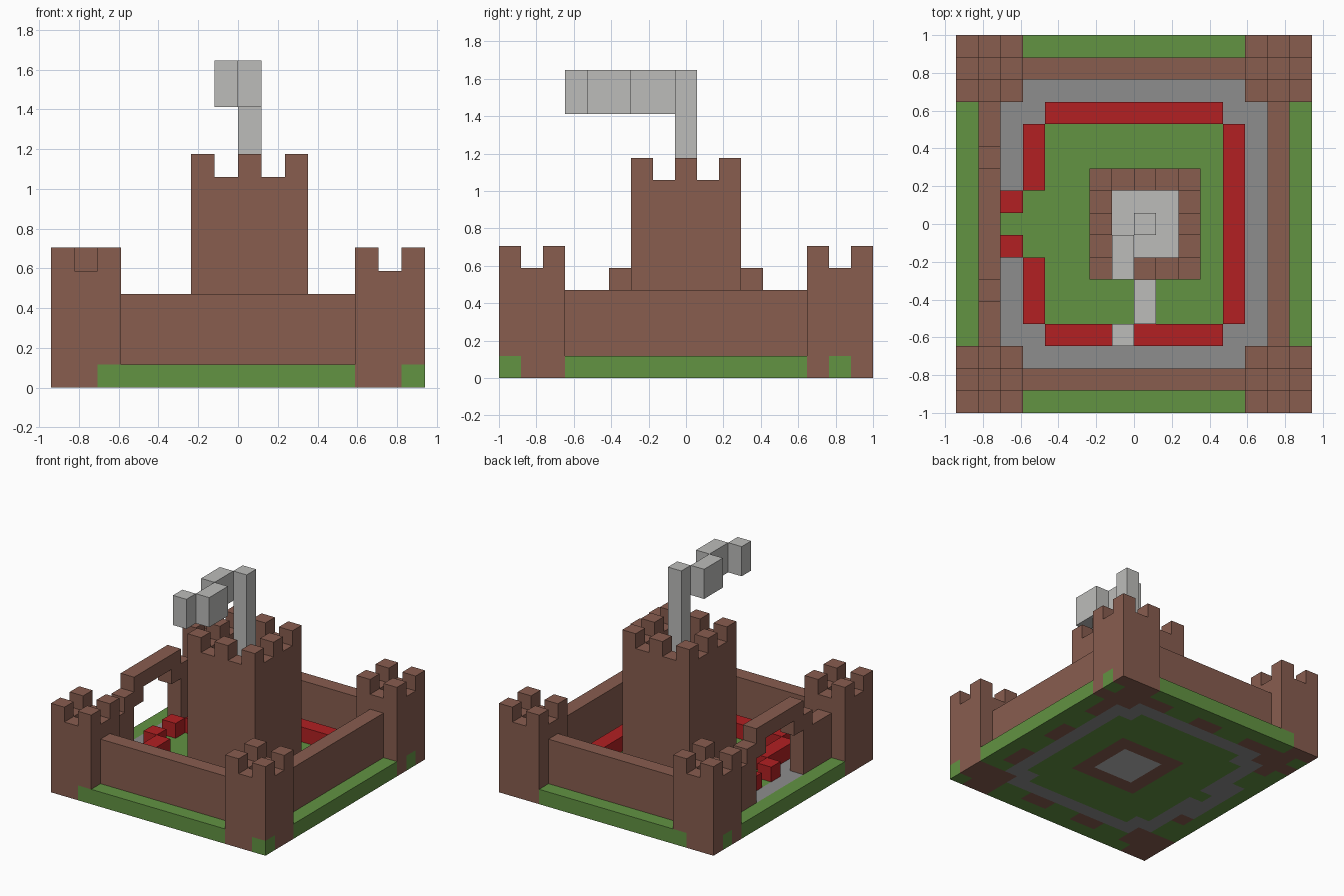
import bpy
import bmesh
from mathutils import Vector

cube = bpy.data.objects.get("Cube")
if cube:
    bpy.data.objects.remove(cube, do_unlink=True)

# Block grid: 16 wide, 17 deep
U = 2 / 17
ORIGIN = Vector((-8 * U, -1, 0))
BROWN, GREEN, PATH, RED, SMOKE = range(5)


def linear(c):
    c /= 255
    return c / 12.92 if c <= 0.04045 else ((c + 0.055) / 1.055) ** 2.4


def material(name, *rgb):
    m = bpy.data.materials.new(name)
    m.use_nodes = True
    colour = (*[linear(c) for c in rgb], 1)
    m.diffuse_color = colour
    bsdf = m.node_tree.nodes["Principled BSDF"]
    bsdf.inputs["Base Color"].default_value = colour
    bsdf.inputs["Roughness"].default_value = 0.9
    return m


MATERIALS = [
    material("brick_brown", 136, 93, 79),
    material("grass_green", 98, 147, 66),
    material("path_grey", 141, 141, 141),
    material("hedge_red", 178, 32, 34),
    material("smoke_grey", 188, 188, 186),
]


def box(x, y, z):
    """Set of cells in three half-open ranges."""
    return {(i, j, k) for i in range(*x) for j in range(*y) for k in range(*z)}


def build(name, cells, colour):
    """Outer skin of a set of block cells; colour is an index or a rule."""
    bm = bmesh.new()
    corners = {}

    def vert(p):
        if p not in corners:
            corners[p] = bm.verts.new(ORIGIN + Vector(p) * U)
        return corners[p]

    for cell in sorted(cells):
        for axis in range(3):
            for side in (0, 1):
                beyond = list(cell)
                beyond[axis] += 2 * side - 1
                if tuple(beyond) in cells:
                    continue
                loop = []
                for a, b in ((0, 0), (1, 0), (1, 1), (0, 1)):
                    p = list(cell)
                    p[axis] += side
                    p[(axis + 1) % 3] += a
                    p[(axis + 2) % 3] += b
                    loop.append(vert(tuple(p)))
                face = bm.faces.new(loop if side else loop[::-1])
                face.material_index = colour(*cell) if callable(colour) else colour
    mesh = bpy.data.meshes.new(name)
    bm.to_mesh(mesh)
    bm.free()
    for m in MATERIALS:
        mesh.materials.append(m)
    obj = bpy.data.objects.new(name, mesh)
    bpy.context.collection.objects.link(obj)
    return obj


def ground_colour(i, j, k):
    """Ground layer: towers, walls, path ring, keep and grass."""
    if (i < 3 or i > 12) and (j < 3 or j > 13):
        turf = {(2, 0), (15, 0), (15, 15), (0, 15), (2, 16)}
        return GREEN if (i, j) in turf else BROWN
    if 6 <= i < 11 and 6 <= j < 11:
        return SMOKE if 7 <= i < 10 and 7 <= j < 10 else BROWN
    if i == 1 and 6 <= j < 11:
        return PATH
    if i in (1, 14) or j in (1, 15):
        rim = i in (0, 15) or j in (0, 16)
        return GREEN if rim or (i + j) % 4 < 2 else BROWN
    if 2 <= i <= 13 and 2 <= j <= 14:
        if (i, j) == (2, 8):
            return GREEN
        if i in (2, 13) or j in (2, 14) or (i in (3, 12) and j in (3, 13)):
            return PATH
    return GREEN


build("ground", box((0, 16), (0, 17), (0, 1)), ground_colour)

# Corner towers with a sunken roof and corner merlons
for side, x in (("right", 0), ("left", 13)):
    for end, y in (("front", 0), ("back", 14)):
        tower = box((x, x + 3), (y, y + 3), (1, 5))
        tower.discard((x + 1, y + 1, 4))
        tower |= {(x + a, y + b, 5) for a in (0, 2) for b in (0, 2)}
        build(f"{end}_{side}_tower", tower, BROWN)

# Curtain walls
build("front_wall", box((3, 13), (1, 2), (1, 4)), BROWN)
build("back_wall", box((3, 13), (15, 16), (1, 4)), BROWN)
build("left_wall", box((14, 15), (3, 14), (1, 4)), BROWN)

# Gate wall with a stepped arch
gate = box((1, 2), (3, 14), (1, 4)) | box((1, 2), (5, 12), (4, 5))
gate |= box((1, 2), (6, 11), (5, 6))
gate -= box((1, 2), (6, 11), (1, 4)) | box((1, 2), (7, 10), (4, 5))
build("gate_wall", gate, BROWN)

# Red hedges around the yard and two blocks by the gate
hedges = box((4, 12), (3, 4), (1, 2)) | box((4, 12), (13, 14), (1, 2))
hedges |= box((12, 13), (4, 13), (1, 2))
hedges |= box((3, 4), (4, 7), (1, 2)) | box((3, 4), (10, 13), (1, 2))
build("hedges", hedges, RED)
build("gate_blocks", {(2, 7, 1), (2, 9, 1)}, RED)

# Keep with alternating merlons around a pale roof deck
shaft = box((7, 10), (7, 10), (1, 10))
keep = box((6, 11), (6, 11), (1, 9)) - shaft
keep |= {c for c in box((6, 11), (6, 11), (9, 10)) - shaft
         if c[0] % 2 == 0 and c[1] % 2 == 0}
build("keep", keep, BROWN)
build("keep_roof", box((7, 10), (7, 10), (7, 8)), SMOKE)

# Smoke column and drifting puffs
build("smoke_column", box((8, 9), (8, 9), (8, 14)), SMOKE)
for n, (x, y0, y1) in enumerate(((7, 6, 8), (8, 4, 6), (7, 3, 4)), 1):
    build(f"smoke_puff_{n}", box((x, x + 1), (y0, y1), (12, 14)), SMOKE)
